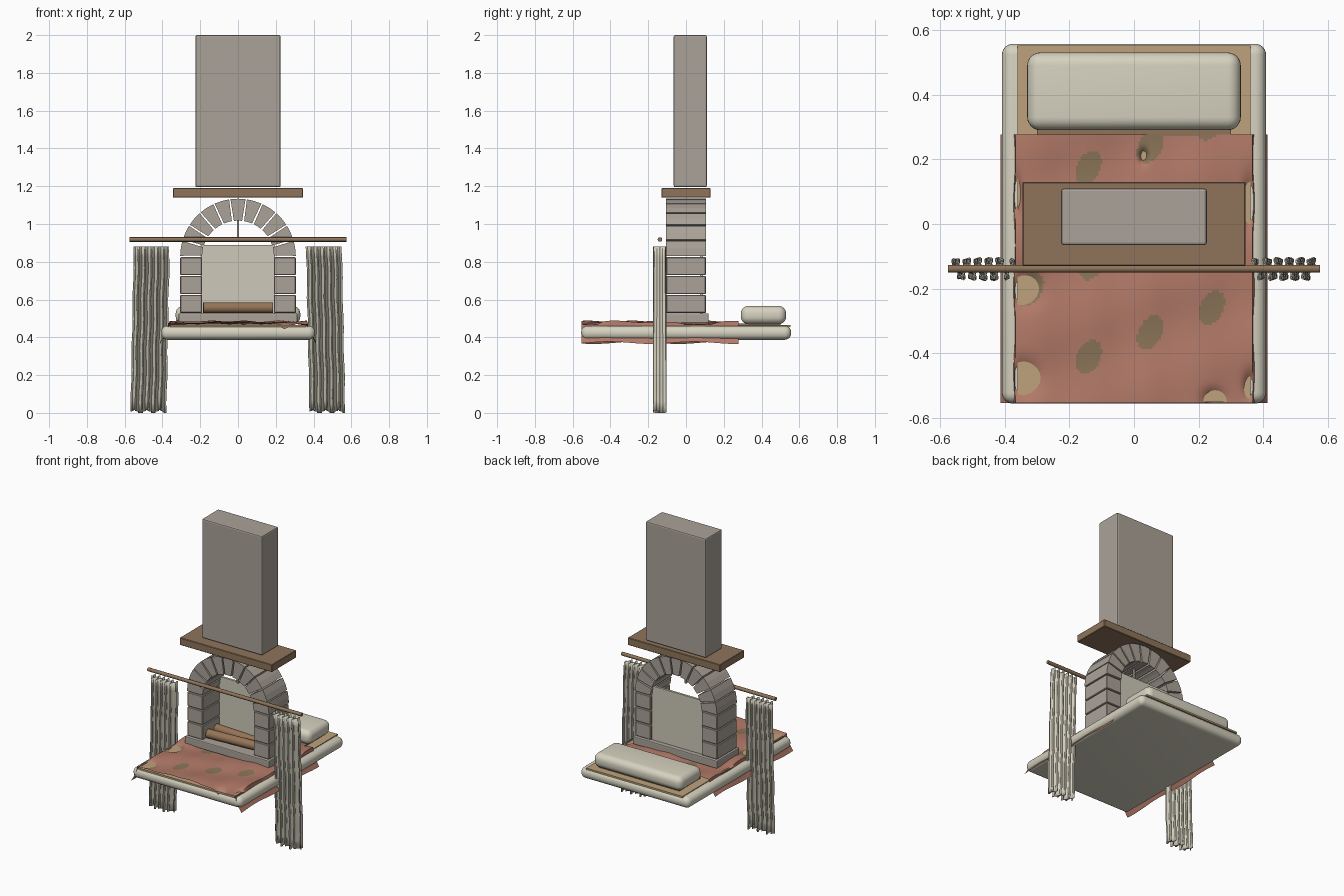
import bpy, bmesh, math
from math import sin, cos, pi, exp, radians

if "Cube" in bpy.data.objects:
    bpy.data.objects.remove(bpy.data.objects["Cube"])


def material(name, r, g, b):
    def lin(c):
        c /= 255
        return c / 12.92 if c <= 0.04045 else ((c + 0.055) / 1.055) ** 2.4
    m = bpy.data.materials.new(name)
    m.diffuse_color = (lin(r), lin(g), lin(b), 1)
    m.use_nodes = True
    m.node_tree.nodes["Principled BSDF"].inputs["Base Color"].default_value = m.diffuse_color
    return m


STONE = material("warm grey stone", 170, 162, 152)
CREAM = material("cream cloth", 214, 210, 192)
PANEL = material("pale plaster", 206, 202, 186)
WOOD = material("brown wood", 142, 116, 90)
LOG = material("log bark", 150, 116, 86)
TAN = material("tan sheet", 190, 162, 124)
RED = material("dusty red blanket", 178, 122, 104)
OLIVE = material("olive spot", 138, 116, 88)


def finish(name, bm, *mats, smooth=False):
    bmesh.ops.recalc_face_normals(bm, faces=bm.faces)
    me = bpy.data.meshes.new(name)
    bm.to_mesh(me)
    bm.free()
    for m in mats:
        me.materials.append(m)
    ob = bpy.data.objects.new(name, me)
    bpy.context.collection.objects.link(ob)
    if smooth:
        bpy.ops.object.select_all(action='DESELECT')
        ob.select_set(True)
        bpy.context.view_layer.objects.active = ob
        bpy.ops.object.shade_smooth_by_angle(angle=radians(40))
    return ob


def box(name, lo, hi, mat, bevel=0.0, segments=2):
    bm = bmesh.new()
    bmesh.ops.create_cube(bm, size=1)
    for v in bm.verts:
        v.co = [(a + b) / 2 + c * (b - a) for a, b, c in zip(lo, hi, v.co)]
    if bevel:
        bmesh.ops.bevel(bm, geom=bm.edges[:], offset=bevel, segments=segments,
                        profile=0.5, affect='EDGES')
    return finish(name, bm, mat, smooth=segments > 2)


def cylinder(name, radius, length, loc, rot, mat, sides=16):
    bm = bmesh.new()
    bmesh.ops.create_cone(bm, cap_ends=True, segments=sides, radius1=radius,
                          radius2=radius, depth=length)
    ob = finish(name, bm, mat, smooth=True)
    ob.location, ob.rotation_euler = loc, rot
    return ob


# Chimney, mantel and hearth
box("chimney", (-.225, -.065, 1.195), (.225, .11, 2), STONE, .008)
box("mantel", (-.345, -.13, 1.14), (.345, .13, 1.19), WOOD, .003, 1)
box("hearth", (-.315, -.12, .475), (.315, .12, .527), STONE, .006)
box("fireback", (-.195, .075, .525), (.195, .09, .89), PANEL)

# Stone piers
for side, s in (("left", -1), ("right", 1)):
    for i in range(3):
        x = sorted((s * .19, s * .306))
        z = .529 + i * .1
        box(f"{side}_pier_stone", (x[0], -.105, z), (x[1], .105, z + .096), STONE, .004, 1)

# Arch of eleven wedge stones
STEP = pi / 11
for i in range(11):
    bm = bmesh.new()
    ring = []
    for r, gap in ((.19, .028), (.306, .012)):
        a0, a1 = i * STEP + gap, (i + 1) * STEP - gap
        ring.append([(r * cos(a), .828 + r * sin(a)) for a in (a0, (a0 + a1) / 2, a1)])
    loop = ring[0] + ring[1][::-1]
    face = bm.faces.new([bm.verts.new((x, -.107, z)) for x, z in loop])
    ext = bmesh.ops.extrude_face_region(bm, geom=[face])
    for v in ext["geom"]:
        if isinstance(v, bmesh.types.BMVert):
            v.co.y = .107
    finish("arch_stone", bm, STONE)
box("pot_hook", (-.006, -.006, .925), (.006, .006, 1.02), STONE)

# Fire logs
cylinder("front_log", .03, .37, (0, -.045, .557), (0, pi / 2, .06), LOG, 10)
cylinder("back_log", .03, .37, (0, .025, .557), (0, pi / 2, -.06), LOG, 10)

# Mattress with rounded plan corners, sheet and pillow
box("mattress", (-.408, -.555, .387), (.408, .557, .461), CREAM, .034, 6)
box("sheet", (-.36, -.55, .455), (.36, .552, .466), TAN)
box("pillow", (-.33, .29, .47), (.33, .53, .566), CREAM, .04, 6)
box("pillow_base", (-.3, .272, .465), (.3, .5, .474), WOOD)

# Blanket: rippled cloth with flared hems and a regular olive spot pattern
NX, NY = 130, 110
DIPS = [(-.33, -.2, .045, .05), (-.34, -.475, .045, .05), (.245, -.545, .03, .03),
        (.36, .07, .02, .07), (-.365, .09, .015, .06), (.36, -.5, .02, .04),
        (.03, .21, .012, .02)]
SPOTS = [(-.14, -.41), (.05, -.335), (.24, -.26), (-.32, -.2), (-.13, -.12),
         (.06, -.05), (.25, .03), (-.14, .175), (.05, .24), (.235, .31)]


def blanket_point(u, v):
    y = -.553 + .83 * v
    t = 2 * u - 1
    s = 1 if t > 0 else -1
    if abs(t) < .82:
        x = t / .82 * .368
        z = .479 + .004 * sin(13 * x + 9 * y) + .004 * sin(21 * y - 8 * x) + .002 * sin(37 * x)
        for dx, dy, rx, ry in DIPS:
            z -= .026 * exp(-((x - dx) / rx) ** 2 - ((y - dy) / ry) ** 2)
        return x, y, z
    k = (abs(t) - .82) / .18
    x = .368 + .045 * k ** 1.6 + .003 * sin(24 * y) * (1 - k)
    hem = .371 + .006 * sin(14 * y + s)
    return s * x, y, .474 * (1 - k) + hem * k


bm = bmesh.new()
grid = [[bm.verts.new(blanket_point(i / NX, j / NY)) for i in range(NX + 1)]
        for j in range(NY + 1)]
for j in range(NY):
    for i in range(NX):
        f = bm.faces.new((grid[j][i], grid[j][i + 1], grid[j + 1][i + 1], grid[j + 1][i]))
        c = f.calc_center_median()
        for sx, sy in SPOTS:
            p, q = c.x - sx, c.y - sy
            a, b = p * .9 - q * .44, p * .44 + q * .9
            if (a / .036) ** 2 + (b / .056) ** 2 < 1 and abs(c.x) < .36:
                f.material_index = 1
finish("blanket", bm, RED, OLIVE, smooth=True)

# Curtain rod and pleated curtains
cylinder("curtain_rod", .012, 1.15, (0, -.138, .918), (0, pi / 2, 0), WOOD, 12)
COLS, ROWS = 88, 16
for name, top0, low0 in (("left_curtain", -.55, -.567), ("right_curtain", .362, .38)):
    bm = bmesh.new()
    rows = []
    for j in range(ROWS + 1):
        h = j / ROWS
        row = []
        for i in range(COLS + 1):
            u = i / COLS
            ph = 2 * pi * 5.5 * u
            x = low0 + (top0 - low0) * h + .186 * u + .007 * sin(2 * ph) + .002 * sin(5 * j)
            y = -.139 + .032 * sin(ph) * (1 - .08 * sin(3 * h + 5 * u))
            z = .008 + .872 * h + (1 - h) * .008 * sin(ph * .5)
            row.append(bm.verts.new((x, y, z)))
        rows.append(row)
    for a, b in zip(rows, rows[1:]):
        for i in range(COLS):
            bm.faces.new((a[i], a[i + 1], b[i + 1], b[i]))
    ob = finish(name, bm, CREAM, smooth=True)
    mod = ob.modifiers.new("cloth thickness", 'SOLIDIFY')
    mod.thickness = .004
    mod.offset = 0
